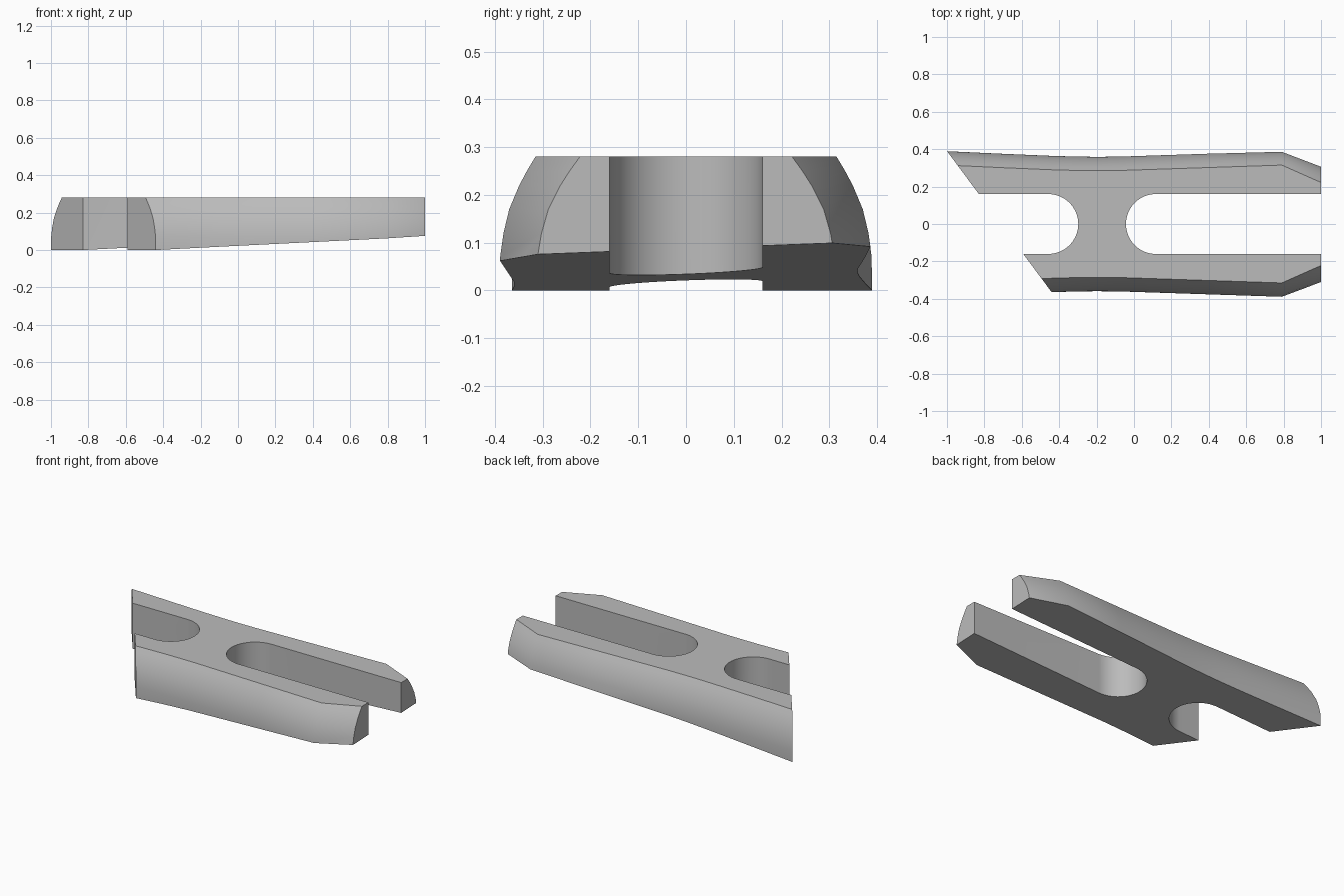
import bpy, bmesh, math
from mathutils import Vector

cube = bpy.data.objects.get("Cube")
if cube:
    bpy.data.objects.remove(cube, do_unlink=True)

# Single grey material
grey = bpy.data.materials.new("plain grey")
grey.use_nodes = True
COLOR = (0.5, 0.5, 0.5, 1)
grey.diffuse_color = COLOR
grey.node_tree.nodes["Principled BSDF"].inputs["Base Color"].default_value = COLOR

TOP = 0.28
# Lengthwise stations: x, half width, scale of the rounded shoulder
STATIONS = [(-1.05, 0.392, 1), (-0.7, 0.376, 1), (-0.44, 0.365, 1), (-0.3, 0.361, 1),
            (-0.2, 0.36, 1), (-0.08, 0.361, 1), (0.1, 0.367, 1), (0.4, 0.377, 1),
            (0.79, 0.39, 1), (1.0, 0.312, 1.2)]
# Side profile: height, inset from the half width
SIDE = [(-0.1, 0), (0.07, 0.001), (0.12, 0.008), (0.17, 0.02),
        (0.22, 0.041), (0.25, 0.057), (TOP, 0.075)]


def new_object(name, bm):
    bmesh.ops.recalc_face_normals(bm, faces=bm.faces)
    mesh = bpy.data.meshes.new(name)
    bm.to_mesh(mesh)
    bm.free()
    obj = bpy.data.objects.new(name, mesh)
    bpy.context.collection.objects.link(obj)
    return obj


def cut(bm, point, outward):
    """Slice off everything on the outward side and close the hole."""
    bmesh.ops.bisect_plane(bm, geom=bm.verts[:] + bm.edges[:] + bm.faces[:],
                           plane_co=point, plane_no=Vector(outward).normalized(),
                           clear_outer=True)
    bmesh.ops.holes_fill(bm, edges=bm.edges[:], sides=0)


# Lofted body with rounded shoulders and tapered nose
bm = bmesh.new()
rings = []
for x, w, k in STATIONS:
    right = [(x, -(w - k * d), z) for z, d in SIDE]
    left = [(x, w - k * d, z) for z, d in reversed(SIDE)]
    rings.append([bm.verts.new(p) for p in right + left])
n = len(rings[0])
for a, b in zip(rings, rings[1:]):
    for i in range(n):
        j = (i + 1) % n
        bm.faces.new((a[i], a[j], b[j], b[i]))
bm.faces.new(rings[0])
bm.faces.new(rings[-1])
bmesh.ops.recalc_face_normals(bm, faces=bm.faces)

# Sloping underside and diagonal rear end
cut(bm, (0, 0, 0.0363), (0.0512, 0.0382, -1))
cut(bm, (-1, 0.39, 0), (-0.755, -0.56, 0))
body = new_object("forked_plate", bm)
body.data.materials.append(grey)


# Round-ended slots, open toward each end
def slot_cutter(name, tip, direction, r=0.16, segments=32):
    pts = [(direction * 1.3, -r)]
    for i in range(segments + 1):
        t = -math.pi / 2 + math.pi * i / segments
        pts.append((tip + direction * r * (1 - math.cos(t)), r * math.sin(t)))
    pts.append((direction * 1.3, r))
    bm = bmesh.new()
    face = bm.faces.new([bm.verts.new((x, y, -0.2)) for x, y in pts])
    ext = bmesh.ops.extrude_face_region(bm, geom=[face])
    bmesh.ops.translate(bm, vec=(0, 0, 0.8),
                        verts=[g for g in ext["geom"] if isinstance(g, bmesh.types.BMVert)])
    obj = new_object(name, bm)
    obj.data.materials.append(grey)
    obj.hide_render = True
    return obj


bpy.ops.object.select_all(action='DESELECT')
bpy.context.view_layer.objects.active = body
body.select_set(True)
for name, tip, direction in (("front_slot_cutter", -0.043, 1), ("rear_slot_cutter", -0.298, -1)):
    cutter = slot_cutter(name, tip, direction)
    mod = body.modifiers.new(name, 'BOOLEAN')
    mod.operation = 'DIFFERENCE'
    mod.solver = 'EXACT'
    mod.object = cutter
    bpy.ops.object.modifier_apply(modifier=mod.name)
    bpy.data.objects.remove(cutter, do_unlink=True)

bpy.ops.object.shade_smooth_by_angle(angle=math.radians(30))
